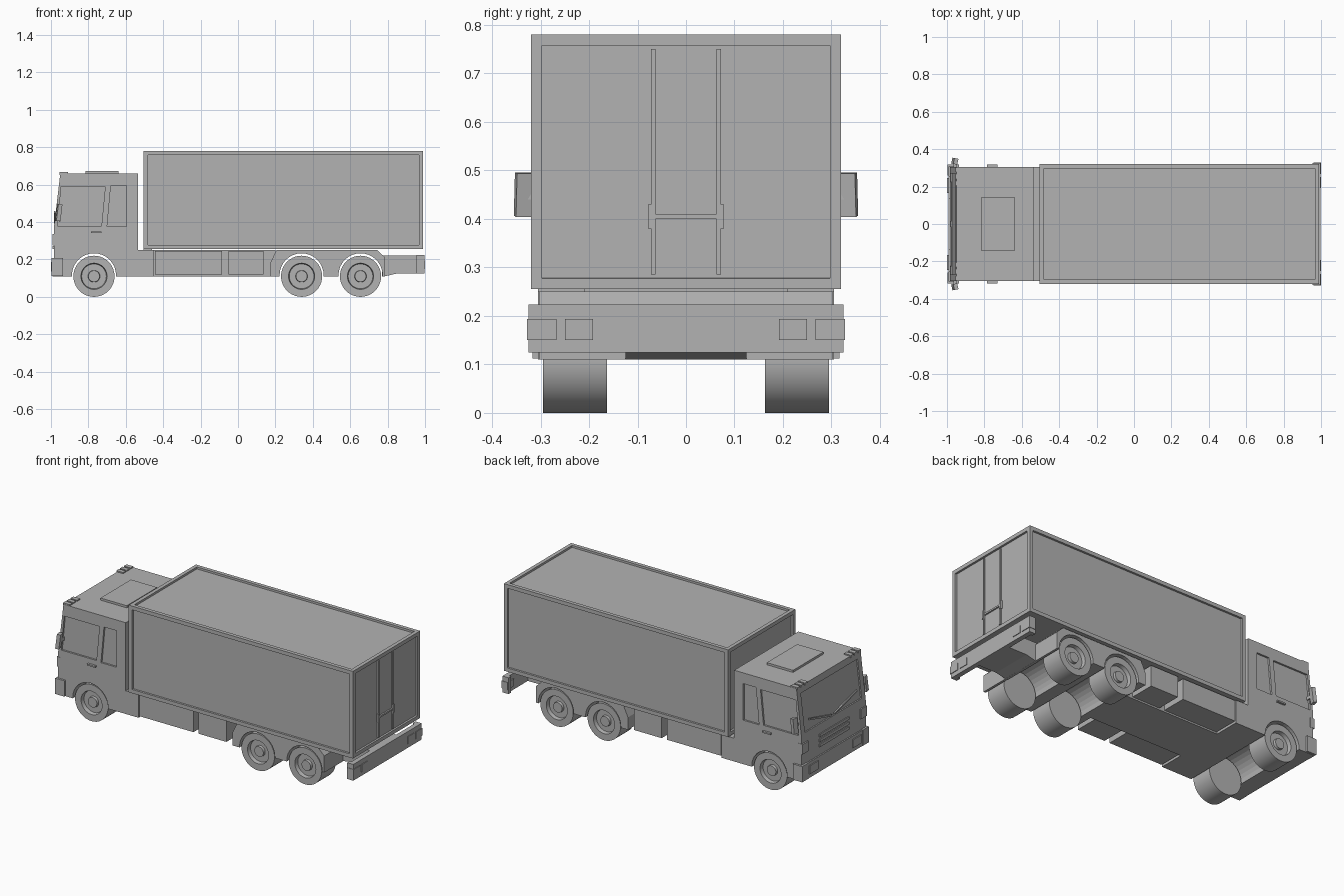
import bpy, bmesh, math
from mathutils import Vector

if "Cube" in bpy.data.objects:
    bpy.data.objects.remove(bpy.data.objects["Cube"])

grey = bpy.data.materials.new("dark_grey")
grey.diffuse_color = (0.45, 0.45, 0.45, 1)
grey.use_nodes = True
grey.node_tree.nodes["Principled BSDF"].inputs["Base Color"].default_value = grey.diffuse_color


def finish(name, bm):
    bmesh.ops.recalc_face_normals(bm, faces=bm.faces)
    me = bpy.data.meshes.new(name)
    bm.to_mesh(me)
    bm.free()
    me.materials.append(grey)
    ob = bpy.data.objects.new(name, me)
    bpy.context.collection.objects.link(ob)
    return ob


def add_box(bm, x, y, z):
    vs = bmesh.ops.create_cube(bm, size=1)["verts"]
    for v in vs:
        v.co = Vector([(r[0] + r[1]) / 2 + c * (r[1] - r[0]) for r, c in zip((x, y, z), v.co)])


def box(name, x, y, z):
    bm = bmesh.new()
    add_box(bm, x, y, z)
    return finish(name, bm)


def pair(name, x, y, z):
    # the same box on both sides of the truck
    box(name + "_left", x, (-y[1], -y[0]), z)
    box(name + "_right", x, y, z)


def add_prism(bm, pts, y0, y1):
    f = bm.faces.new([bm.verts.new((x, y0, z)) for x, z in pts])
    ext = bmesh.ops.extrude_face_region(bm, geom=[f])["geom"]
    for v in ext:
        if isinstance(v, bmesh.types.BMVert):
            v.co.y = y1


def prism(name, pts, y0, y1):
    bm = bmesh.new()
    add_prism(bm, pts, y0, y1)
    return finish(name, bm)


def arch(cx, z0=0.11, r=0.118, n=16):
    # wheel arch points from +x to -x
    return [(cx + r * math.cos(math.pi * i / n), z0 + 0.005 * (0 < i < n) + r * math.sin(math.pi * i / n))
            for i in range(n + 1)]


def lathe(name, profile, cx, cz, side, n=40):
    bm = bmesh.new()
    rings = []
    for r, y in profile:
        k = 1 if r == 0 else n
        rings.append([bm.verts.new((cx + r * math.cos(2 * math.pi * i / n), side * y,
                                    cz + r * math.sin(2 * math.pi * i / n))) for i in range(k)])
    for a, b in zip(rings, rings[1:]):
        for i in range(n):
            q = [a[i % len(a)], a[(i + 1) % len(a)], b[(i + 1) % len(b)], b[i % len(b)]]
            bm.faces.new(list(dict.fromkeys(q)))
    ob = finish(name, bm)
    bpy.context.view_layer.objects.active = ob
    ob.select_set(True)
    bpy.ops.object.shade_smooth_by_angle(angle=math.radians(30))
    ob.select_set(False)


# Cargo box: flat edge frame, then a straight-walled recess
bm = bmesh.new()
add_box(bm, (-0.505, 0.99), (-0.32, 0.32), (0.255, 0.78))
bm.normal_update()
panels = [f for f in bm.faces if f.normal.z > -0.5]
bmesh.ops.inset_individual(bm, faces=panels, thickness=0.032, depth=0)
bmesh.ops.inset_individual(bm, faces=panels, thickness=0.0003, depth=-0.012)
finish("cargo_box", bm)

# Rear door bars and latches
pair("door_bar", (0.976, 0.987), (0.063, 0.072), (0.285, 0.75))
pair("door_latch", (0.976, 0.989), (0.063, 0.078), (0.38, 0.43))
box("door_crossbar", (0.976, 0.987), (-0.065, 0.065), (0.40, 0.41))

# Cab body with full-width wheel arch
cab = prism("cab", [(-0.985, 0.11), (-0.985, 0.365), (-0.95, 0.66), (-0.535, 0.66),
                    (-0.535, 0.25), (-0.45, 0.25), (-0.45, 0.11)] + arch(-0.77), -0.305, 0.305)


def screen_x(z):
    return -0.985 + 0.035 * (z - 0.365) / 0.295


# Window recesses cut into the cab
bm = bmesh.new()
for s in (-1, 1):
    add_prism(bm, [(-0.945, 0.59), (-0.71, 0.59), (-0.73, 0.38), (-0.965, 0.38)], s * 0.294, s * 0.33)
    add_prism(bm, [(-0.68, 0.595), (-0.595, 0.595), (-0.595, 0.375), (-0.70, 0.375)], s * 0.294, s * 0.33)
add_prism(bm, [(screen_x(z) + d, z) for z, d in
               ((0.39, -0.03), (0.39, 0.008), (0.62, 0.008), (0.62, -0.03))], -0.27, 0.27)
bmesh.ops.recalc_face_normals(bm, faces=bm.faces)
cutter = finish("window_cutter", bm)
cutter.hide_render = True
cutter.display_type = 'WIRE'
mod = cab.modifiers.new("windows", 'BOOLEAN')
mod.operation = 'DIFFERENCE'
mod.solver = 'EXACT'
mod.object = cutter

# Roof hatch, roof lights, door handles
box("roof_hatch", (-0.815, -0.64), (-0.145, 0.145), (0.655, 0.673))
for i in range(3):
    y = 0.205 + i * 0.036
    pair(f"roof_light_{i}", (-0.955, -0.91), (y, y + 0.026), (0.652, 0.667))
pair("door_handle", (-0.785, -0.73), (0.30, 0.318), (0.341, 0.35))

# Mirrors on the windscreen corners
for s, side in ((-1, "left"), (1, "right")):
    m = box("mirror_" + side, (-0.011, 0.011), (-0.016, 0.016), (-0.045, 0.045))
    m.location = (-0.958, s * 0.336, 0.45)
    m.rotation_euler = (0, math.radians(7), s * math.radians(-12))
    box("mirror_arm_" + side, (-0.965, -0.95), sorted((s * 0.29, s * 0.33)), (0.44, 0.46))

# Wipers
for s, side in ((-1, "left"), (1, "right")):
    w = box("wiper_" + side, (-0.004, 0.004), (-0.11, 0.11), (-0.005, 0.005))
    w.location = (screen_x(0.43) - 0.002, s * 0.12, 0.425)
    w.rotation_euler = (s * math.radians(15), 0, 0)

# Grille slats, front indicators, front bumper and headlights
for i in range(3):
    z = 0.255 + i * 0.03
    box(f"grille_slat_{i}", (-0.991, -0.98), (-0.14, 0.14), (z, z + 0.018))
pair("front_indicator", (-0.993, -0.965), (0.25, 0.307), (0.275, 0.335))
box("front_bumper", (-0.993, -0.97), (-0.305, 0.305), (0.11, 0.205))
pair("bumper_corner", (-0.997, -0.935), (0.26, 0.317), (0.112, 0.207))
pair("headlight", (-0.999, -0.985), (0.165, 0.245), (0.135, 0.185))

# Centre frame and the tapered tail beam
box("centre_frame", (-0.46, 0.20), (-0.15, 0.15), (0.11, 0.25))
prism("tail_beam", [(0.74, 0.222), (0.975, 0.222), (0.975, 0.125), (0.85, 0.125), (0.785, 0.11), (0.77, 0.11),
                    (0.77, 0.19)], -0.125, 0.125)
box("box_support", (-0.505, -0.46), (-0.21, 0.21), (0.24, 0.258))

# Rear wheel housing with two arches
prism("rear_fenders", [(0.175, 0.11), (0.175, 0.185), (0.205, 0.25), (0.745, 0.25), (0.787, 0.21), (0.787, 0.11)]
      + arch(0.655) + arch(0.34), -0.303, 0.303)

# Side lockers
pair("long_locker", (-0.445, -0.085), (0.14, 0.303), (0.12, 0.246))
pair("short_locker", (-0.05, 0.135), (0.14, 0.303), (0.12, 0.246))

# Rear bumper with lamps
box("rear_bumper", (0.967, 0.996), (-0.32, 0.32), (0.125, 0.223))
pair("bumper_return", (0.955, 0.996), (0.30, 0.325), (0.125, 0.223))
pair("outer_tail_light", (0.96, 1.0), (0.267, 0.328), (0.15, 0.194))
pair("inner_tail_light", (0.99, 1.0), (0.192, 0.25), (0.15, 0.194))

# Wheels
tyre = [(0, 0.163), (0.11, 0.163), (0.11, 0.295), (0.07, 0.295), (0.066, 0.272),
        (0.032, 0.272), (0.03, 0.287), (0, 0.287)]
for axle, cx in (("front", -0.77), ("middle", 0.34), ("rear", 0.655)):
    for s, side in ((-1, "left"), (1, "right")):
        lathe(f"{axle}_wheel_{side}", tyre, cx, 0.11, s)
